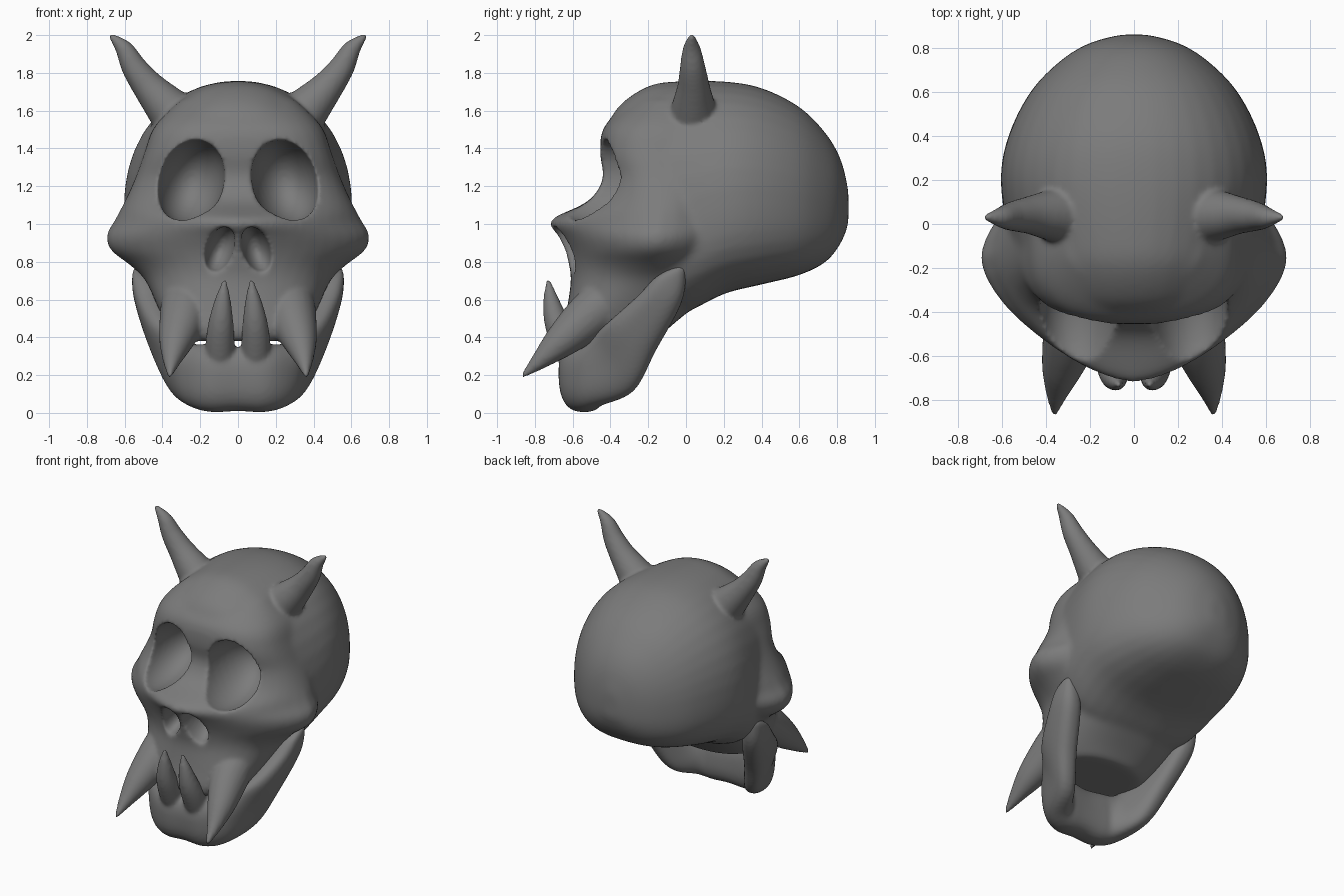
import bpy, bmesh, math
from mathutils import Vector, Matrix

if "Cube" in bpy.data.objects:
    bpy.data.objects.remove(bpy.data.objects["Cube"])


def resample(rows, k):
    # Catmull-Rom interpolation of station tuples
    out = []
    for i in range(len(rows) - 1):
        p = [rows[max(0, min(len(rows) - 1, i + o))] for o in (-1, 0, 1, 2)]
        for s in range(k):
            t = s / k
            out.append([0.5 * (2 * b + (c - a) * t + (2 * a - 5 * b + 4 * c - d) * t * t
                               + (3 * b - a - 3 * c + d) * t ** 3) for a, b, c, d in zip(*p)])
    return out + [list(rows[-1])]


def ring(c, a, b, n=2.0, n_low=None, low=1.0, seg=40):
    # superellipse; the lower half may have its own squareness and height factor
    pts = []
    for i in range(seg):
        t = 2 * math.pi * i / seg
        u, v = math.cos(t), math.sin(t)
        e = n_low if (n_low and v < 0) else n
        r = (abs(u) ** e + abs(v) ** e) ** (-1 / e)
        pts.append(Vector(c) + Vector(a) * (u * r) + Vector(b) * (v * r * (low if v < 0 else 1)))
    return pts


def loft(bm, rings):
    vs = [[bm.verts.new(p) for p in r] for r in rings]
    n = len(vs[0])
    faces = [bm.faces.new(vs[0]), bm.faces.new(vs[-1])]
    for r, s in zip(vs, vs[1:]):
        for i in range(n):
            faces.append(bm.faces.new((r[i], r[(i + 1) % n], s[(i + 1) % n], s[i])))
    bmesh.ops.recalc_face_normals(bm, faces=faces)


def spike(bm, stations):
    # tapered tooth or horn along x, y, z, radius stations, on both sides
    rows = resample(stations, 5)
    for side in (1, -1):
        rings = []
        for i, (x, y, z, r) in enumerate(rows):
            d = Vector(rows[min(i + 1, len(rows) - 1)][:3]) - Vector(rows[max(i - 1, 0)][:3])
            a = d.cross(Vector((0.3, 1, -0.3))).normalized()
            b = d.cross(a).normalized()
            rings.append([Vector((p.x * side, p.y, p.z))
                          for p in ring((x, y, z), a * r, b * r, seg=20)])
        loft(bm, rings)


def finish(bm, name):
    me = bpy.data.meshes.new(name)
    bm.to_mesh(me)
    bm.free()
    ob = bpy.data.objects.new(name, me)
    bpy.context.collection.objects.link(ob)
    return ob


def modify(ob, kind, **props):
    m = ob.modifiers.new(kind, kind)
    for k, v in props.items():
        setattr(m, k, v)
    bpy.context.view_layer.objects.active = ob
    bpy.ops.object.modifier_apply(modifier=m.name)


def fuse(ob, voxel, iterations):
    modify(ob, 'REMESH', mode='VOXEL', voxel_size=voxel, use_smooth_shade=True)
    modify(ob, 'SMOOTH', factor=0.5, iterations=iterations)


# cranium: y, half width, bottom, top (widest at 40% of the height)
bm = bmesh.new()
cranium = [(-.43, .22, 1.15, 1.50), (-.35, .38, .95, 1.63), (-.2, .51, .62, 1.73),
           (-.05, .57, .52, 1.755), (.2, .605, .63, 1.755), (.4, .57, .68, 1.72),
           (.6, .47, .73, 1.62), (.74, .335, .80, 1.48), (.82, .205, .90, 1.34),
           (.86, .06, 1.0, 1.18)]
loft(bm, [ring((0, y, lo + .4 * (hi - lo)), (w, 0, 0), (0, 0, .6 * (hi - lo)), 2.15, 2.8, 2 / 3)
          for y, w, lo, hi in resample(cranium, 4)])

# face, cheekbones and upper jaw: z, centre y, half width, front y, squareness
face = [(1.66, -.1, .30, -.28, 2.2), (1.52, -.1, .44, -.43, 2.6), (1.38, -.1, .495, -.455, 2.8),
        (1.24, -.1, .545, -.44, 2.5), (1.12, -.12, .60, -.52, 2.1), (1.02, -.14, .655, -.72, 1.55),
        (.94, -.15, .70, -.68, 1.6), (.86, -.16, .675, -.64, 1.65), (.78, -.17, .57, -.62, 1.8),
        (.7, -.20, .49, -.61, 2.1), (.55, -.30, .42, -.63, 2.5), (.45, -.37, .37, -.65, 2.5),
        (.38, -.40, .31, -.64, 2.3)]
loft(bm, [ring((0, yc, z), (w, 0, 0), (0, yc - f, 0), n)
          for z, yc, w, f, n in resample(face, 4)])
skull = finish(bm, "skull")
fuse(skull, .018, 8)

# eye sockets and nose openings, leaning outward at the bottom
for c, r, tilt in [((.25, -.46, 1.225), (.175, .34, .225), 18),
                   ((.098, -.66, .862), (.074, .19, .13), 20)]:
    for side in (1, -1):
        cb = bmesh.new()
        m = (Matrix.Translation((c[0] * side, c[1], c[2]))
             @ Matrix.Rotation(-math.radians(tilt) * side, 4, 'Y') @ Matrix.Diagonal((*r, 1)))
        bmesh.ops.create_uvsphere(cb, u_segments=32, v_segments=20, radius=1, matrix=m)
        cutter = finish(cb, "socket_cutter")
        cutter.hide_render = True
        modify(skull, 'BOOLEAN', operation='DIFFERENCE', object=cutter, solver='EXACT')
        bpy.data.objects.remove(cutter)

# horns and upper tusks, fused to the skull
bm = bmesh.new()
bm.from_mesh(skull.data)
spike(bm, [(.31, .04, 1.55, .14), (.40, .04, 1.645, .11), (.48, .04, 1.735, .085),
           (.55, .035, 1.83, .068), (.605, .03, 1.93, .047), (.68, .03, 2.002, .012)])
spike(bm, [(.27, -.36, .63, .13), (.285, -.50, .52, .13), (.325, -.65, .39, .095),
           (.35, -.77, .28, .05), (.362, -.87, .19, .01)])
bm.to_mesh(skull.data)
bm.free()
fuse(skull, .0125, 8)

# lower jaw: centre, outward half thickness, half height per station
jaw = [(.51, -.06, .77, .03, 0, 0, 0, .04, .015), (.50, -.085, .73, .06, 0, 0, 0, .085, .02),
       (.47, -.14, .60, .08, 0, 0, 0, .115, -.02), (.40, -.28, .41, .085, -.01, 0, 0, .12, -.08),
       (.32, -.38, .265, .08, -.02, 0, 0, .10, -.15), (.24, -.49, .20, .07, -.075, 0, 0, .02, -.165),
       (.14, -.545, .185, .03, -.12, 0, 0, .01, -.18), (0, -.55, .18, 0, -.12, 0, 0, .01, -.17)]
left = [(-s[0], s[1], s[2], -s[3]) + s[4:] for s in jaw[-2::-1]]
bm = bmesh.new()
loft(bm, [ring(s[0:3], s[3:6], s[6:9], 2.6) for s in resample(jaw + left, 5)])

# lower fangs
spike(bm, [(.095, -.56, .22, .08), (.095, -.63, .36, .078), (.09, -.685, .48, .066),
           (.08, -.715, .60, .042), (.07, -.73, .705, .01)])
lower_jaw = finish(bm, "lower_jaw")
fuse(lower_jaw, .0125, 6)

# dark grey bone
bone = bpy.data.materials.new("dark_bone")
bone.diffuse_color = (.2, .2, .2, 1)
bone.use_nodes = True
bone.node_tree.nodes["Principled BSDF"].inputs["Base Color"].default_value = bone.diffuse_color
for ob in (skull, lower_jaw):
    ob.data.materials.clear()
    ob.data.materials.append(bone)
    ob.data.polygons.foreach_set("use_smooth", [True] * len(ob.data.polygons))
